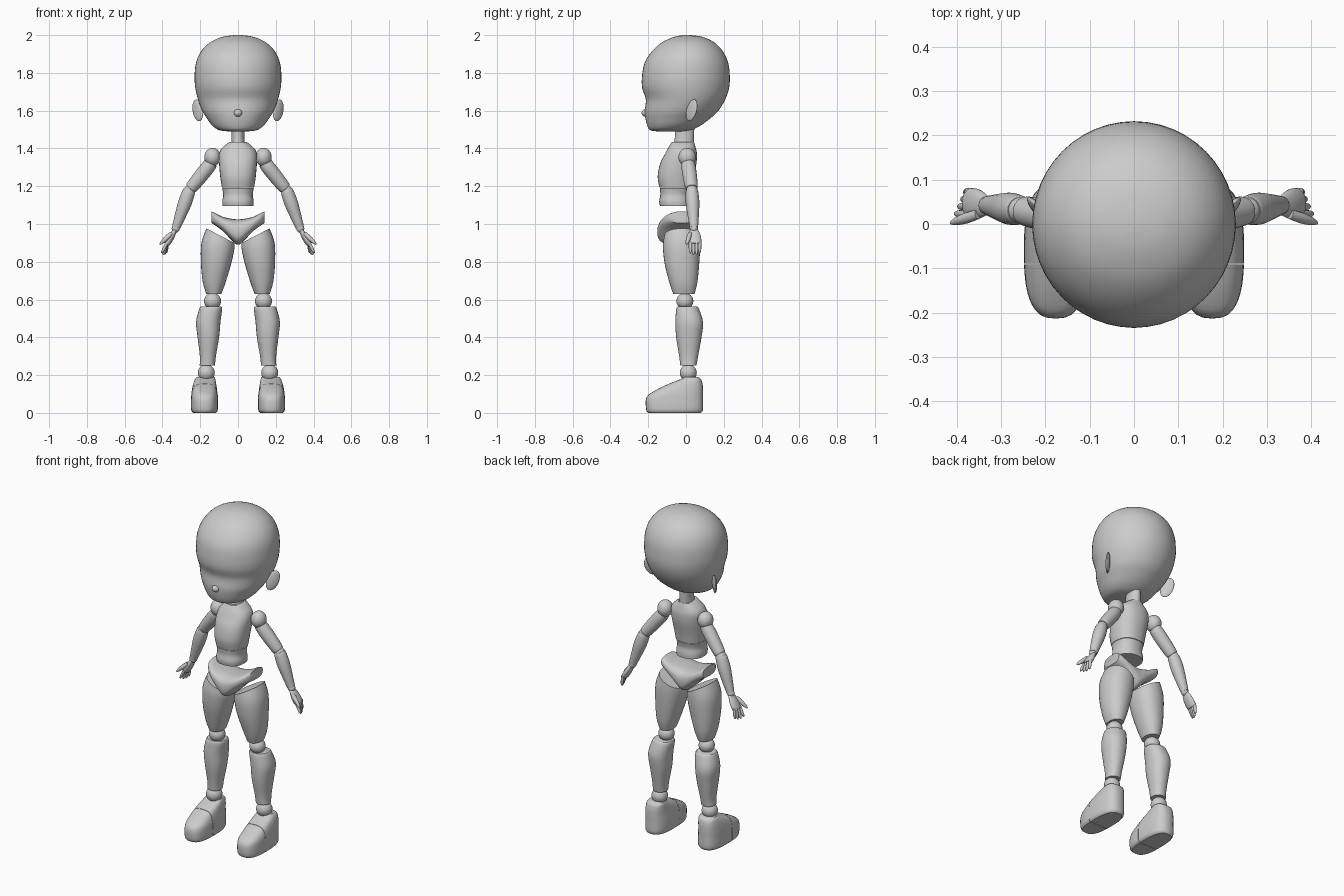
import bpy, bmesh, math
from mathutils import Vector, Matrix

if "Cube" in bpy.data.objects:
    bpy.data.objects.remove(bpy.data.objects["Cube"])


def spline(rings, steps):
    """Smooth in-between rings through the given ones (Catmull-Rom)."""
    out = []
    for i in range(len(rings) - 1):
        p = [rings[max(i - 1, 0)], rings[i], rings[i + 1], rings[min(i + 2, len(rings) - 1)]]
        for k in range(steps):
            t = k / steps
            out.append([0.5 * (2 * b + (c - a) * t + (2 * a - 5 * b + 4 * c - d) * t * t
                               + (3 * b - a - 3 * c + d) * t ** 3) for a, b, c, d in zip(*p)])
    return out + [list(rings[-1])]


def loft(name, rings, side=1, power=2.0, frame=Matrix(), steps=4, n=32, keep=None):
    """Skin of rings (x0, x1, y0, y1, z, slope); keep=(y, sign) trims at a y plane."""
    bm = bmesh.new()
    loops = []
    for x0, x1, y0, y1, z, slope in spline([(*r, 0)[:6] for r in rings], steps):
        loop = []
        for k in range(n):
            a = 2 * math.pi * k / n
            u, v = (math.copysign(abs(f) ** (2 / power), f) for f in (math.cos(a), math.sin(a)))
            dx = (x1 - x0) / 2 * u
            p = frame @ Vector(((x0 + x1) / 2 + dx, (y0 + y1) / 2 + (y1 - y0) / 2 * v, z + slope * dx))
            loop.append(bm.verts.new((p.x * side, p.y, p.z)))
        loops.append(loop)
    for a, b in zip(loops, loops[1:]):
        for k in range(n):
            bm.faces.new((a[k], a[(k + 1) % n], b[(k + 1) % n], b[k]))
    bm.faces.new(loops[0])
    bm.faces.new(loops[-1])
    if keep:
        res = bmesh.ops.bisect_plane(bm, geom=bm.verts[:] + bm.edges[:] + bm.faces[:],
                                     plane_co=(0, keep[0], 0), plane_no=(0, -keep[1], 0), clear_outer=True)
        cut = [e for e in res['geom_cut'] if isinstance(e, bmesh.types.BMEdge)]
        bmesh.ops.edgeloop_fill(bm, edges=cut)
    bmesh.ops.recalc_face_normals(bm, faces=bm.faces)
    me = bpy.data.meshes.new(name)
    bm.to_mesh(me)
    bm.free()
    ob = bpy.data.objects.new(name, me)
    bpy.context.collection.objects.link(ob)


def limb(name, side, p0, p1, radii, flat=1.0, n=24, steps=4):
    """Round or flattened segment from p0 to p1; radii is a list of (t, radius)."""
    p0, p1 = Vector(p0), Vector(p1)
    z = (p1 - p0).normalized()
    y = Vector((0, 1, 0))
    y = (y - z * y.dot(z)).normalized()
    x = y.cross(z)
    frame = Matrix.Translation(p0) @ Matrix((x, y, z)).transposed().to_4x4()
    length = (p1 - p0).length
    loft(name, [(-r * flat, r * flat, -r, r, t * length) for t, r in radii],
         side, frame=frame, n=n, steps=steps)


def ball(name, loc, radii, rot=Matrix()):
    bpy.ops.mesh.primitive_uv_sphere_add(segments=28, ring_count=16, radius=1)
    ob = bpy.context.object
    ob.name = name
    ob.matrix_world = Matrix.Translation(loc) @ rot @ Matrix.Diagonal((*radii, 1))


# Head: half width, front y, back y, z
head = [(.05, -.15, -.02, 1.49), (.1, -.19, .025, 1.497), (.135, -.205, .075, 1.52),
        (.165, -.215, .13, 1.56), (.19, -.218, .172, 1.60), (.212, -.213, .208, 1.66),
        (.226, -.232, .228, 1.72), (.23, -.233, .232, 1.78), (.223, -.22, .224, 1.85),
        (.198, -.184, .198, 1.91), (.15, -.13, .152, 1.96), (.085, -.065, .09, 1.99), (.02, -.015, .025, 2.0)]
loft("head", [(-w, w, f, b, z) for w, f, b, z in head], n=48)
ball("nose", (0, -.214, 1.588), (.022, .021, .02))

# Neck, chest and abdomen
loft("neck", [(-.04, .04, -.07, .042, 1.41), (-.034, .034, -.06, .042, 1.45), (-.034, .034, -.055, .045, 1.53)])
chest = [(.085, -.14, .03, 1.192), (.094, -.15, .04, 1.25), (.1, -.137, .055, 1.32),
         (.1, -.112, .058, 1.37), (.085, -.095, .052, 1.402), (.045, -.075, .042, 1.435)]
loft("chest", [(-w, w, f, b, z) for w, f, b, z in chest], power=2.3)
abdomen = [(.081, -.138, .025, 1.095), (.083, -.142, .025, 1.12), (.078, -.136, .02, 1.155), (.084, -.139, .028, 1.19)]
loft("abdomen", [(-w, w, f, b, z) for w, f, b, z in abdomen], power=2.3)

# Pelvis: sections across x, each (front y, back y, bottom z, top z, x)
half = [(-.152, .055, .89, 1.025, 0), (-.15, .055, .91, 1.027, .03), (-.138, .052, .962, 1.038, .08),
        (-.112, .046, .992, 1.058, .12), (-.085, .038, 1.005, 1.066, .14)]
sections = [(*s[:4], -s[4]) for s in half[:0:-1]] + half
to_x = Matrix(((0, 0, 1, 0), (1, 0, 0, 0), (0, 1, 0, 0), (0, 0, 0, 1)))
loft("pelvis", sections, power=2.8, frame=to_x)

for s, tag in ((1, "right"), (-1, "left")):
    # Ear: thin tilted disc facing diagonally forward
    wide, up = Vector((s, 1, 0)).normalized(), Vector((s * .22, .32, 1))
    up.normalize()
    wide = (wide - up * wide.dot(up)).normalized()
    rot = Matrix((wide, wide.cross(up), up)).transposed().to_4x4()
    ball("ear_" + tag, (s * .213, .03, 1.602), (.036, .012, .06), rot)

    # Arm
    ball("shoulder_" + tag, (s * .135, .006, 1.354), (.043, .046, .049))
    limb("upper_arm_" + tag, s, (.14, .01, 1.325), (.25, .03, 1.188),
         [(0, .034), (.2, .038), (.6, .037), (.95, .033), (1, .029)])
    ball("elbow_" + tag, (s * .256, .031, 1.178), (.03, .03, .03))
    limb("forearm_" + tag, s, (.257, .031, 1.18), (.328, .042, .98),
         [(0, .03), (.08, .034), (.35, .036), (.75, .028), (1, .022)])
    ball("wrist_" + tag, (s * .33, .042, .975), (.021, .021, .021))

    # Hand
    limb("palm_" + tag, s, (.332, .042, .97), (.376, .048, .893),
         [(0, .02), (.15, .026), (.5, .034), (.85, .034), (1, .029)], flat=.5)
    for i in range(4):
        y = .023 + .0165 * i
        limb(f"finger_{i + 1}_{tag}", s, (.374, y, .905), (.404 - .008 * i, y, .838 + (.008 if i in (0, 3) else 0)),
             [(0, .009), (.55, .0085), (.85, .007), (1, .003)], n=12, steps=2)
    limb("thumb_" + tag, s, (.352, .022, .95), (.414, .002, .892),
         [(0, .011), (.4, .0125), (.8, .009), (1, .003)], n=12, steps=2)

    # Leg: thigh with slanted top, shin and ball joints
    loft("thigh_" + tag, [(.088, .168, -.068, .045, .63), (.066, .186, -.088, .06, .69),
                          (.036, .196, -.113, .07, .79), (.02, .194, -.122, .075, .88, .2),
                          (.019, .167, -.115, .072, .938, .52)], s, power=2.2)
    ball("knee_" + tag, (s * .135, -.006, .592), (.045, .045, .043))
    loft("shin_" + tag, [(.122, .203, -.03, .055, .25), (.117, .202, -.036, .064, .3),
                         (.1, .214, -.052, .082, .4), (.093, .222, -.056, .09, .48),
                         (.084, .206, -.052, .07, .548), (.088, .198, -.046, .06, .562)], s, power=2.2)
    ball("ankle_" + tag, (s * .168, .012, .212), (.045, .045, .045))

    # Foot: toe cap and heel share one form, parted at a seam
    foot = [(.118, .238, -.2, .08, 0), (.106, .248, -.211, .09, .018), (.106, .248, -.21, .09, .08),
            (.11, .245, -.17, .09, .115), (.115, .238, -.1, .088, .15), (.12, .228, -.03, .08, .178),
            (.125, .218, -.01, .065, .19)]
    loft("toe_cap_" + tag, foot, s, power=2.7, keep=(-.091, -1))
    loft("heel_" + tag, foot, s, power=2.7, keep=(-.089, 1))

bpy.ops.object.select_all(action='SELECT')
bpy.context.view_layer.objects.active = bpy.data.objects["head"]
bpy.ops.object.shade_smooth_by_angle(angle=math.radians(40))
